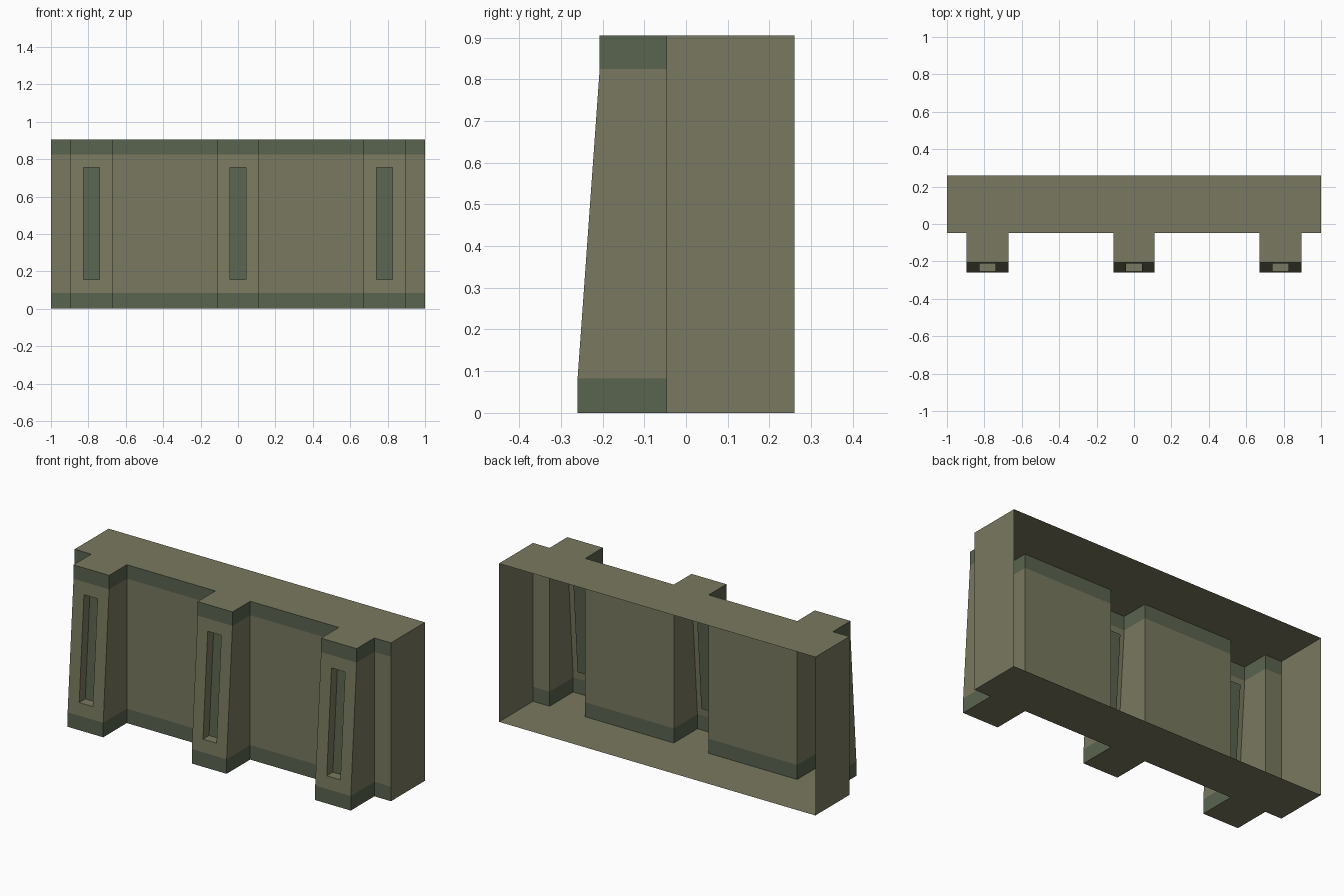
import bpy

if "Cube" in bpy.data.objects:
    bpy.data.objects.remove(bpy.data.objects["Cube"])

H, W, BACK, WALL = 0.905, 1.0, 0.26, -0.047
BAND_LOW, BAND_HIGH = 0.083, 0.825
FOOT, HEAD = -0.26, -0.207            # pier front at the base and at the top
PIERS = [(-0.895, -0.67), (-0.11, 0.11), (0.67, 0.895)]
SLOT_W, SLOT_LOW, SLOT_HIGH, SLOT_DEPTH = 0.043, 0.155, 0.755, 0.055


def material(name, colour):
    m = bpy.data.materials.new(name)
    m.diffuse_color = (*colour, 1)
    m.use_nodes = True
    m.node_tree.nodes["Principled BSDF"].inputs["Base Color"].default_value = m.diffuse_color
    return m


tan = material("tan", (0.19, 0.19, 0.115))
green = material("green", (0.10, 0.125, 0.077))


def make(name, faces, mat):
    verts, index, polys = [], {}, []
    for face in faces:
        poly = []
        for p in face:
            key = tuple(round(c, 5) for c in p)
            if key not in index:
                index[key] = len(verts)
                verts.append(key)
            poly.append(index[key])
        polys.append(poly)
    mesh = bpy.data.meshes.new(name)
    mesh.from_pydata(verts, [], polys)
    mesh.materials.append(mat)
    obj = bpy.data.objects.new(name, mesh)
    bpy.context.collection.objects.link(obj)


def front_y(z):
    t = min(max((z - BAND_LOW) / (BAND_HIGH - BAND_LOW), 0), 1)
    return FOOT + (HEAD - FOOT) * t


def outline(z):
    """Front edge in plan, left to right, at height z."""
    pts = [(-W, WALL, z)]
    for a, b in PIERS:
        y = front_y(z)
        pts += [(a, WALL, z), (a, y, z), (b, y, z), (b, WALL, z)]
    return pts + [(W, WALL, z)]


def strip(z0, z1):
    lo, hi = outline(z0), outline(z1)
    return [[lo[i], lo[i + 1], hi[i + 1], hi[i]] for i in range(len(lo) - 1)]


def bridge(a, b):
    return [[a[i], a[(i + 1) % 4], b[(i + 1) % 4], b[i]] for i in range(4)]


# Top and bottom plates and plain ends; the back is open
top = outline(H) + [(W, BACK, H), (-W, BACK, H)]
bottom = outline(0) + [(W, BACK, 0), (-W, BACK, 0)]
make("top_plate", [top], tan)
make("bottom_plate", [bottom[::-1]], tan)
make("end_panels", [
    [(W, WALL, 0), (W, BACK, 0), (W, BACK, H), (W, WALL, H)],
    [(-W, BACK, 0), (-W, WALL, 0), (-W, WALL, H), (-W, BACK, H)]], tan)

# Trim bands along the base and the top
make("base_band", strip(0, BAND_LOW), green)
make("top_band", strip(BAND_HIGH, H), green)

# Wall and sloping piers, each pier front opened for a recessed slot
wall = strip(BAND_LOW, BAND_HIGH)
slot_backs = []
for k in range(len(PIERS)):
    a, b = PIERS[k]
    pier_face = wall[2 + 4 * k]
    c = (a + b) / 2
    corners = [(c - SLOT_W, SLOT_LOW), (c + SLOT_W, SLOT_LOW),
               (c + SLOT_W, SLOT_HIGH), (c - SLOT_W, SLOT_HIGH)]
    rim = [(x, front_y(z), z) for x, z in corners]
    inner = [(x, y + SLOT_DEPTH, z) for x, y, z in rim]
    wall += bridge(pier_face, rim) + bridge(rim, inner)
    slot_backs.append(inner)
wall = [f for i, f in enumerate(wall) if i not in (2, 6, 10)]
make("wall_and_piers", wall, tan)
make("slot_backs", slot_backs, green)
